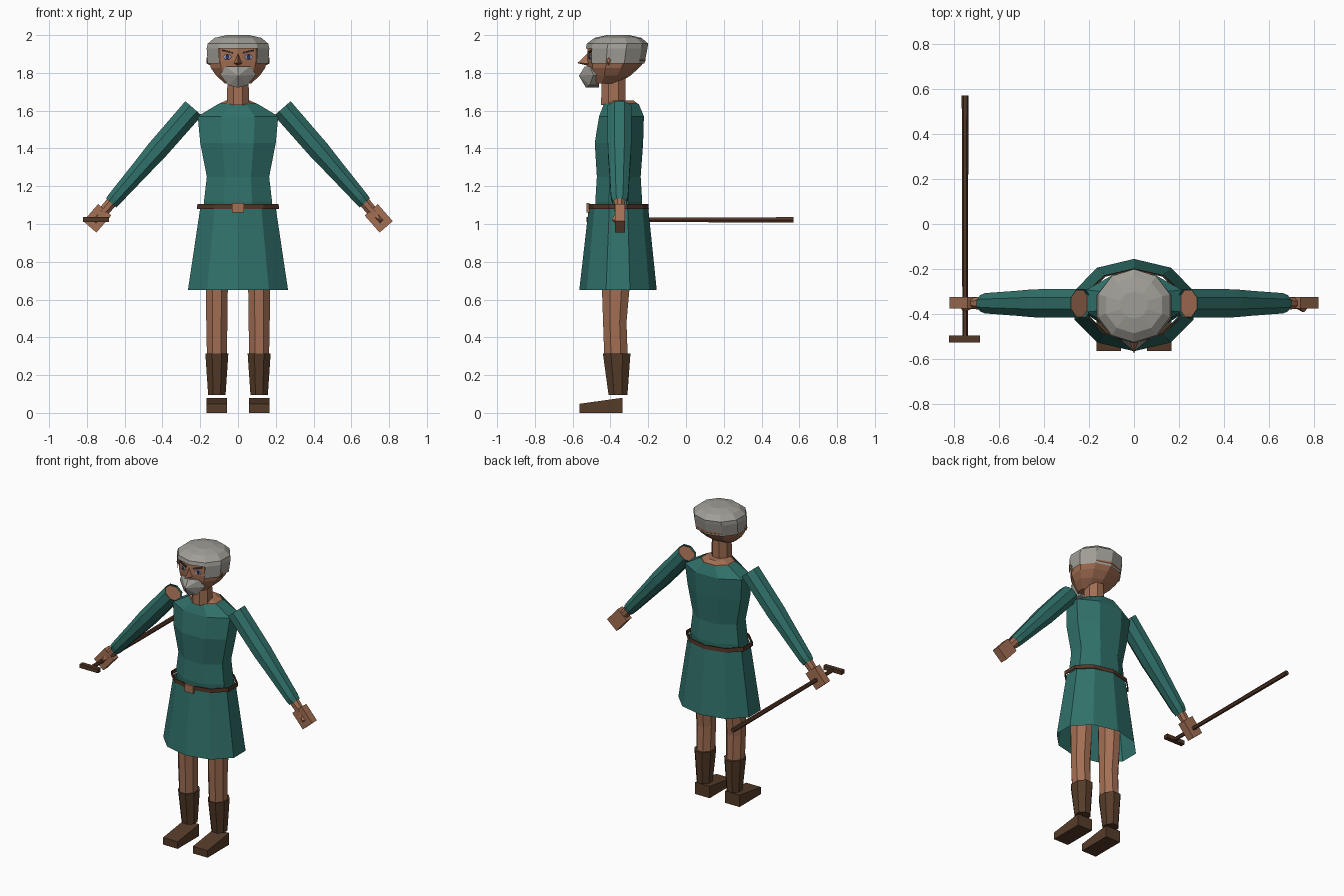
import bpy, bmesh, math
from mathutils import Matrix, Vector

cube = bpy.data.objects.get("Cube")
if cube:
    bpy.data.objects.remove(cube, do_unlink=True)


def colour(name, r, g, b):
    m = bpy.data.materials.new(name)
    m.use_nodes = True
    m.diffuse_color = (r, g, b, 1)
    bsdf = next(n for n in m.node_tree.nodes if n.type == 'BSDF_PRINCIPLED')
    bsdf.inputs["Base Color"].default_value = (r, g, b, 1)
    return m


CLOTH = colour("teal cloth", .030, .165, .143)
SKIN = colour("skin", .37, .16, .088)
LEATHER = colour("boot leather", .092, .045, .022)
WOOD = colour("dark wood", .085, .037, .020)
HAIR = colour("grey hair", .35, .34, .305)
EYE = colour("eye white", .45, .45, .55)
IRIS = colour("blue iris", .03, .035, .16)
BROW = colour("dark brow", .06, .04, .03)


def finish(name, bm, mat, matrix=None):
    bmesh.ops.recalc_face_normals(bm, faces=bm.faces[:])
    if matrix is not None:
        bm.transform(matrix)
    mesh = bpy.data.meshes.new(name)
    bm.to_mesh(mesh)
    bm.free()
    mesh.materials.append(mat)
    ob = bpy.data.objects.new(name, mesh)
    bpy.context.collection.objects.link(ob)
    return ob


def loft(name, mat, rings, n=8, flat=True, caps=(True, True), matrix=None, skip=None):
    """Rings are (x, y, z, half width, half depth); flat puts a side, not a corner, at the front."""
    bm = bmesh.new()
    turn = 0.5 if flat else 0
    unit = [((i + turn) * math.tau / n) for i in range(n)]
    mx = max(abs(math.sin(a)) for a in unit)
    my = max(abs(math.cos(a)) for a in unit)
    loops = [[bm.verts.new((x + rx * math.sin(a) / mx, y - ry * math.cos(a) / my, z)) for a in unit]
             for x, y, z, rx, ry in rings]
    for k, (lo, hi) in enumerate(zip(loops, loops[1:])):
        for i in range(n):
            if skip and skip(k, i):
                continue
            j = (i + 1) % n
            bm.faces.new((lo[i], lo[j], hi[j], hi[i]))
    if caps[0]:
        bm.faces.new(loops[0])
    if caps[1]:
        bm.faces.new(loops[-1])
    return finish(name, bm, mat, matrix)


def box(name, mat, size, matrix):
    bm = bmesh.new()
    bmesh.ops.create_cube(bm, size=1)
    bm.transform(Matrix.Diagonal((*size, 1)))
    return finish(name, bm, mat, matrix)


def thicken(ob, t):
    mod = ob.modifiers.new("thickness", 'SOLIDIFY')
    mod.thickness = t


def span(z, rx, front, back):
    """Ring described by its front and back y."""
    return (0, (front + back) / 2, z, rx, (back - front) / 2)


move = Matrix.Translation

# Tunic, with the bare collar inside its neckline
loft("tunic_body", CLOTH, [
    span(1.06, .175, -.475, -.235), span(1.12, .18, -.48, -.232), span(1.25, .165, -.472, -.24),
    span(1.43, .20, -.483, -.227), span(1.57, .213, -.46, -.223), span(1.635, .105, -.435, -.25)],
    caps=(True, False))
loft("collar_skin", SKIN, [
    span(1.60, .12, -.43, -.255), span(1.637, .10, -.43, -.255), span(1.655, .06, -.42, -.28)])
loft("skirt", CLOTH, [span(.65, .265, -.565, -.155), span(1.085, .20, -.515, -.20)],
     n=10, flat=False, caps=(False, False))

# Belt and buckle
belt = loft("belt", WOOD, [span(1.08, .217, -.52, -.197), span(1.107, .215, -.52, -.199)],
            n=10, flat=False, caps=(False, False))
thicken(belt, .006)
box("belt_buckle", SKIN, (.066, .016, .05), move((0, -.52, 1.087)))

# Neck and head
loft("neck", SKIN, [span(1.63, .06, -.45, -.32), span(1.78, .055, -.445, -.32)])
loft("head", SKIN, [
    span(1.745, .07, -.495, -.36), span(1.785, .115, -.505, -.295), span(1.825, .143, -.52, -.25),
    span(1.865, .155, -.525, -.215), span(1.95, .152, -.52, -.21)], n=10, flat=False)

# Hair cap, open over the face in its lowest band
loft("hair", HAIR, [
    span(1.85, .160, -.53, -.22), span(1.93, .166, -.53, -.204), span(1.955, .160, -.525, -.20),
    span(1.985, .125, -.485, -.235), span(2.0, .06, -.42, -.30)],
    n=10, flat=False, caps=(False, True), skip=lambda k, i: k == 0 and i in (0, 9))

# Beard: a faceted shell drawn out to one front point
bm = bmesh.new()
half = [(.065, -.51, 1.835), (.095, -.49, 1.79), (.05, -.51, 1.735)]
outline = [(0, -.535, 1.835)] + half + [(0, -.53, 1.722)] + [(-x, y, z) for x, y, z in reversed(half)]
rim = [bm.verts.new(p) for p in outline]
back = [bm.verts.new((x * .8, -.46, z)) for x, y, z in outline]
tip = bm.verts.new((0, -.567, 1.785))
for i in range(len(rim)):
    j = (i + 1) % len(rim)
    bm.faces.new((rim[i], rim[j], tip))
    bm.faces.new((rim[j], rim[i], back[i], back[j]))
bm.faces.new(back)
finish("beard", bm, HAIR)

# Nose: a four-sided spike
bm = bmesh.new()
base = [bm.verts.new(p) for p in ((0, -.52, 1.905), (.024, -.51, 1.85), (0, -.52, 1.838), (-.024, -.51, 1.85))]
tip = bm.verts.new((0, -.575, 1.852))
for i in range(4):
    bm.faces.new((base[i], base[(i + 1) % 4], tip))
bm.faces.new(base)
finish("nose", bm, SKIN)

for side, s in (("left", 1), ("right", -1)):
    # Eyes and brows lie on the two front planes of the face
    face = Matrix.Rotation(s * math.radians(17.4), 4, 'Z') @ Matrix.Rotation(math.pi / 2, 4, 'X')
    at = move((s * .056, -.508, 1.885)) @ face
    loft(side + "_eye", EYE, [(0, 0, 0, .025, .013), (0, 0, .003, .022, .011)], n=6, matrix=at)
    loft(side + "_iris", IRIS, [(0, 0, 0, .011, .012), (0, 0, .006, .010, .011)], n=6, matrix=at)
    tilt = Matrix.Rotation(s * math.radians(12), 4, 'Z')
    box(side + "_brow", BROW, (.06, .009, .009), move((s * .055, -.508, 1.912)) @ face @ tilt)

    # Ear: a small diamond
    out = move((s * .145, -.41, 1.865)) @ Matrix.Rotation(s * math.pi / 2, 4, 'Y')
    loft(side + "_ear", SKIN, [(0, 0, 0, .026, .02), (0, 0, .022, .015, .01)], n=4, flat=False, matrix=out)

    # Arm, built along its own axis and swung outward
    swing = Matrix.Rotation(s * math.atan2(.437, -.5), 4, 'Y')
    arm = move((s * .235, -.352, 1.612)) @ swing
    loft(side + "_sleeve", CLOTH, [
        (0, 0, 0, .058, .064), (0, 0, .30, .056, .062), (0, 0, .40, .05, .056),
        (0, 0, .63, .039, .045), (0, 0, .664, .036, .036)], caps=(False, False), matrix=arm)
    loft(side + "_arm", SKIN, [(0, 0, .012, .054, .06), (0, 0, .30, .05, .055),
                               (0, 0, .62, .031, .031), (0, 0, .74, .027, .024)], matrix=arm)
    hand = move((s * .745, -.35, 1.03)) @ swing
    box(side + "_hand", SKIN, (.092, .052, .12), hand)
    thumb = hand @ move((0, -.025, 0)) @ Matrix.Rotation(math.pi / 2, 4, 'X')
    loft(side + "_thumb", SKIN, [(0, 0, 0, .012, .024), (0, .01, .016, .002, .004)], n=4, matrix=thumb)

    # Leg, boot shaft and wedge-shaped foot
    x = s * .112
    loft(side + "_leg", SKIN, [(x, -.37, .28, .052, .062), (x, -.377, .48, .056, .062),
                               (x, -.372, .66, .058, .073), (x, -.365, 1.04, .07, .085)])
    loft(side + "_boot", LEATHER, [(x, -.36, .095, .046, .05), (x, -.367, .315, .061, .073)])
    foot = box(side + "_foot", LEATHER, (.11, .23, .08), move((x, -.45, .04)))
    for v in foot.data.vertices:
        if v.co.z > .07 and v.co.y < -.5:
            v.co.z = .048

# Walking staff held in the right hand, with a cross grip
along = move((-.75, -.5, 1.022)) @ Matrix.Rotation(-math.pi / 2, 4, 'X')
loft("staff_shaft", WOOD, [(0, 0, 0, .012, .011), (0, 0, 1.07, .015, .014)], n=6, matrix=along)
box("staff_grip", WOOD, (.137, .03, .027), move((-.752, -.511, 1.023)))
